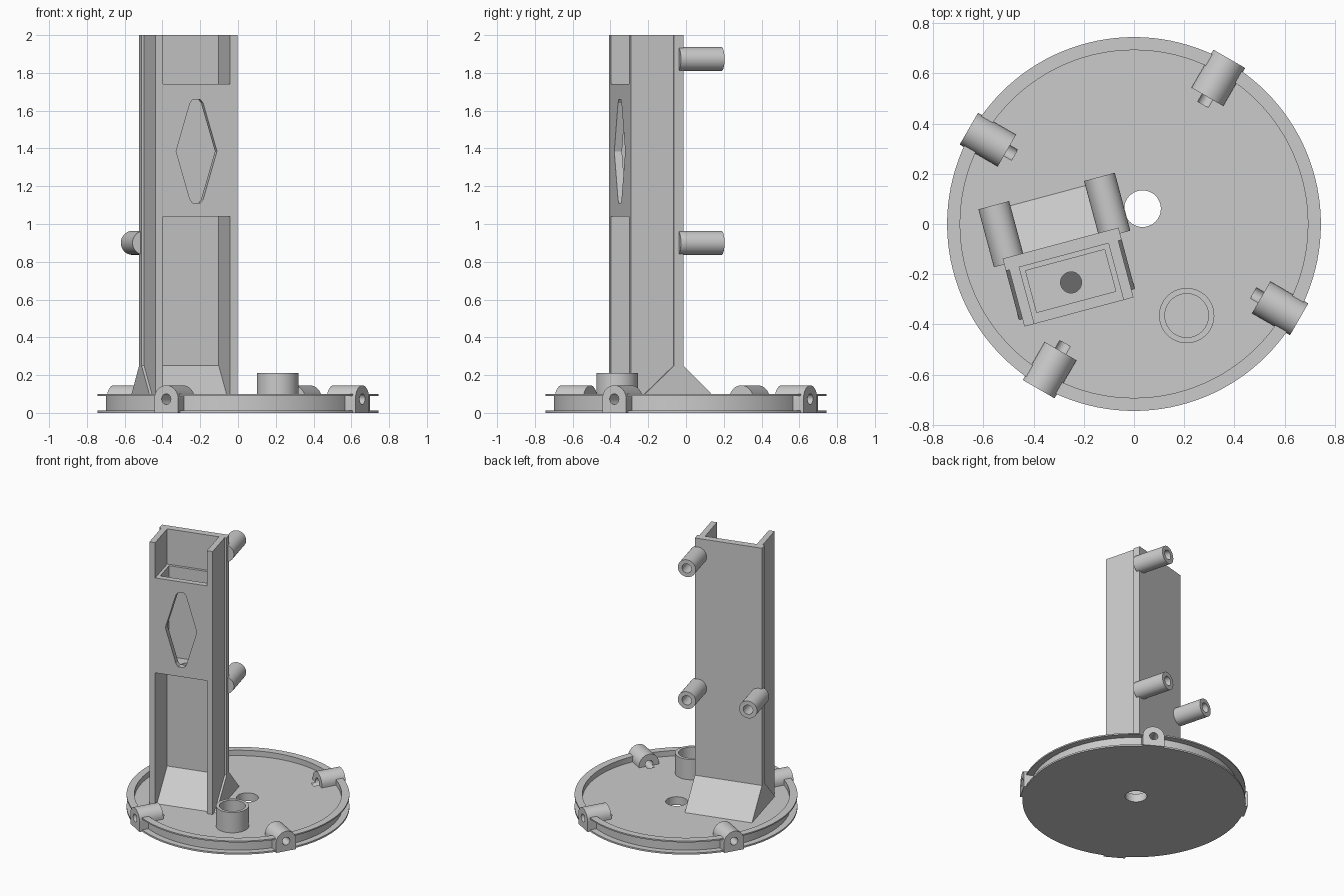
import bpy, bmesh, math
from mathutils import Matrix, Vector

if "Cube" in bpy.data.objects:
    bpy.data.objects.remove(bpy.data.objects["Cube"])

grey = bpy.data.materials.new("plain_grey")
grey.use_nodes = True
grey.diffuse_color = (0.6, 0.6, 0.6, 1)
grey.node_tree.nodes["Principled BSDF"].inputs["Base Color"].default_value = (0.6, 0.6, 0.6, 1)

# Frames: tower placement, profile standing in xz, profile standing in yz
TOWER = Matrix.Translation((-0.256, -0.2135, 0)) @ Matrix.Rotation(math.radians(15), 4, 'Z')
XZ = Matrix.Rotation(math.radians(90), 4, 'X')
YZ = Matrix(((0, 0, 1, 0), (1, 0, 0, 0), (0, 1, 0, 0), (0, 0, 0, 1)))


def circle(cx, cy, r, n=48):
    return [(cx + r * math.cos(math.tau * i / n), cy + r * math.sin(math.tau * i / n)) for i in range(n)]


def prism(name, points, low, high, matrix=Matrix()):
    """Extrude a counter-clockwise outline from low to high."""
    bm = bmesh.new()
    bottom = [bm.verts.new((x, y, low)) for x, y in points]
    top = [bm.verts.new((x, y, high)) for x, y in points]
    bm.faces.new(bottom)
    bm.faces.new(top)
    for i in range(len(points)):
        j = (i + 1) % len(points)
        bm.faces.new((bottom[i], bottom[j], top[j], top[i]))
    return finish(name, bm, matrix)


def finish(name, bm, matrix=Matrix()):
    bm.transform(matrix)
    bmesh.ops.recalc_face_normals(bm, faces=bm.faces)
    mesh = bpy.data.meshes.new(name)
    bm.to_mesh(mesh)
    bm.free()
    mesh.materials.append(grey)
    obj = bpy.data.objects.new(name, mesh)
    bpy.context.collection.objects.link(obj)
    return obj


def box(name, x0, x1, y0, y1, z0, z1, matrix=TOWER):
    return prism(name, [(x0, y0), (x1, y0), (x1, y1), (x0, y1)], z0, z1, matrix)


def cut(obj, cutter):
    mod = obj.modifiers.new("cut", 'BOOLEAN')
    mod.operation = 'DIFFERENCE'
    mod.solver = 'EXACT'
    mod.object = cutter
    bpy.context.view_layer.objects.active = obj
    bpy.ops.object.modifier_apply(modifier=mod.name)
    bpy.data.objects.remove(cutter)


def smooth(obj):
    bpy.ops.object.select_all(action='DESELECT')
    obj.select_set(True)
    bpy.context.view_layer.objects.active = obj
    bpy.ops.object.shade_smooth_by_angle(angle=math.radians(30))


# Round base: lathed tray with a grooved rim
FLOOR = 0.06
profile = [(0, 0), (0.745, 0), (0.745, 0.012), (0.70, 0.012), (0.70, 0.09),
           (0.745, 0.09), (0.745, 0.10), (0.693, 0.10), (0.693, FLOOR), (0, FLOOR)]
bm = bmesh.new()
verts = [bm.verts.new((r, 0, z)) for r, z in profile]
edges = [bm.edges.new(pair) for pair in zip(verts, verts[1:])]
bmesh.ops.spin(bm, geom=verts + edges, cent=(0, 0, 0), axis=(0, 0, 1),
               angle=math.tau, steps=128, use_merge=True)
bmesh.ops.remove_doubles(bm, verts=bm.verts, dist=0.0001)
base = finish("base_tray", bm)
cut(base, prism("hole_cutter", circle(0.034, 0.061, 0.073), -0.1, 0.2))

# Four arched screw lugs around the rim
R = 0.073
arch = [(-R, 0), (R, 0)] + [(R * math.cos(math.pi * i / 24), R + R * math.sin(math.pi * i / 24))
                            for i in range(25)]
for k in range(4):
    frame = Matrix.Rotation(math.radians(60 + 90 * k + 90), 4, 'Z') @ XZ
    lug = prism(f"screw_lug_{k + 1}", arch, 0.585, 0.76, frame)
    for part in (base, lug):
        cut(part, prism("screw_cutter", circle(0, R, 0.028, 32), 0.55, 0.8, frame))
    smooth(lug)
smooth(base)

# Small cup standing on the tray
cup = prism("cup", circle(0.21, -0.365, 0.11, 64), FLOOR - 0.01, 0.21)
cut(cup, prism("cup_cutter", circle(0.21, -0.365, 0.087, 64), FLOOR + 0.002, 0.3))
smooth(cup)

# Tower channel: wide back plate and two slightly inset side walls
BACK, INNER, FRONT = 0.142, 0.092, -0.142
box("tower_back", -0.239, 0.239, INNER, BACK, 0.03, 2)
for side, name in ((-1, "right"), (1, "left")):
    xs = sorted((side * 0.184, side * 0.225))
    box(f"tower_wall_{name}", *xs, FRONT, INNER, 0.03, 2)
    # Thin triangular brace outside each wall
    prism(f"side_brace_{name}", [(-0.11, FLOOR), (INNER, FLOOR), (INNER, 0.25)],
          *sorted((side * 0.225, side * 0.239)), TOWER @ YZ)

# Sloped feet behind the tower and inside the channel
prism("back_foot", [(BACK, FLOOR), (0.338, FLOOR), (BACK, 0.25)], -0.239, 0.239, TOWER @ YZ)
prism("channel_foot", [(-0.11, FLOOR), (INNER, FLOOR), (INNER, 0.25)], -0.184, 0.184, TOWER @ YZ)

# Holder box across the channel, open on top, with a diamond window
holder = box("holder_box", -0.184, 0.184, FRONT, INNER, 1.04, 1.74)
cut(holder, box("pocket_cutter", -0.163, 0.163, -0.10, 0.072, 1.07, 1.9))
cut(holder, prism("drain_cutter", circle(0, -0.02, 0.042), 0.9, 1.2, TOWER))
diamond = [(-0.112, 1.385), (-0.036, 1.13), (-0.02, 1.11), (0.02, 1.11), (0.036, 1.13),
           (0.112, 1.385), (0.036, 1.64), (0.02, 1.66), (-0.02, 1.66), (-0.036, 1.64)]
cut(holder, prism("window_cutter", diamond, 0.05, 0.3, TOWER @ XZ))

# Hollow pegs on the back of the tower
for k, (x, z) in enumerate([(0.218, 1.873), (0.218, 0.9), (-0.218, 0.9)]):
    peg = prism(f"back_peg_{k + 1}", circle(x, z, 0.0635), -0.357, -0.118, TOWER @ XZ)
    cut(peg, prism("peg_cutter", circle(x, z, 0.034, 32), -0.4, -0.15, TOWER @ XZ))
    smooth(peg)
